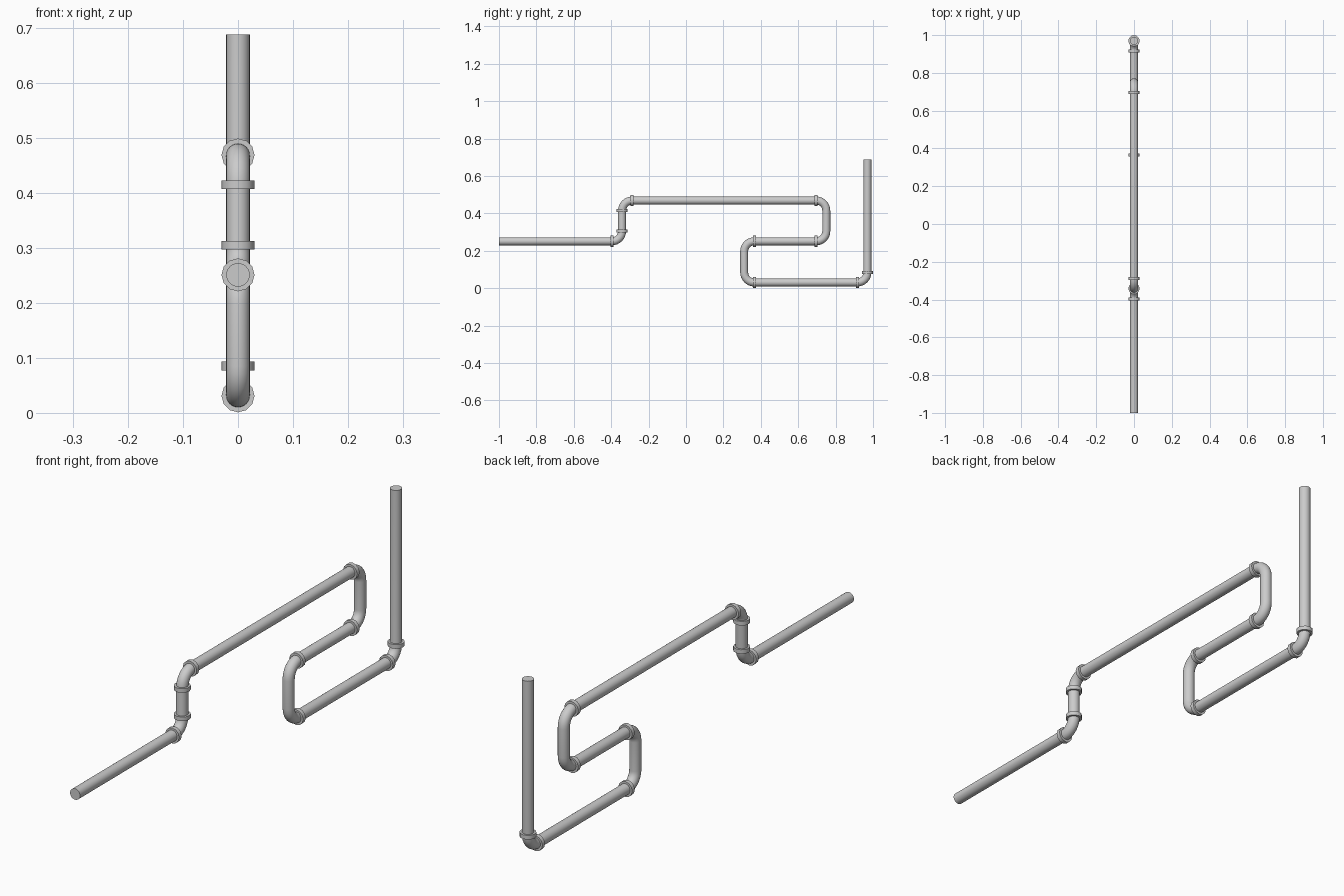
import bpy, bmesh, math
from mathutils import Vector

if "Cube" in bpy.data.objects:
    bpy.data.objects.remove(bpy.data.objects["Cube"])

PIPE_R, COLLAR_R, COLLAR_T, BEND = 0.0214, 0.03, 0.016, 0.054
SIDES, COLLAR_SIDES, STEPS = 24, 12, 8

# Pipe route in the YZ plane: corner points between the two open ends
LOW, MID, HIGH = 0.031, 0.251, 0.469
ROUTE = [Vector((0, y, z)) for y, z in (
    (-1, MID), (-0.342, MID), (-0.342, HIGH), (0.75, HIGH), (0.75, MID),
    (0.311, MID), (0.311, LOW), (0.97, LOW), (0.97, 0.688))]
# Short vertical runs inside the two U-bends carry no collars
PLAIN_RUNS = {3, 5}


def sweep(name, stations, sides):
    """Loft rings along stations of (centre, direction, radius), capped."""
    bm = bmesh.new()
    rings = []
    for c, d, r in stations:
        side, up = Vector((1, 0, 0)), d.cross(Vector((1, 0, 0)))
        rings.append([bm.verts.new(c + r * (math.cos(a) * side + math.sin(a) * up))
                      for a in (2 * math.pi * i / sides for i in range(sides))])
    for a, b in zip(rings, rings[1:]):
        for i in range(sides):
            j = (i + 1) % sides
            bm.faces.new((a[i], a[j], b[j], b[i]))
    bm.faces.new(rings[0])
    bm.faces.new(rings[-1])
    bmesh.ops.recalc_face_normals(bm, faces=bm.faces)
    mesh = bpy.data.meshes.new(name)
    bm.to_mesh(mesh)
    bm.free()
    obj = bpy.data.objects.new(name, mesh)
    bpy.context.collection.objects.link(obj)
    return obj


def smooth(obj):
    bpy.ops.object.select_all(action='DESELECT')
    obj.select_set(True)
    bpy.context.view_layer.objects.active = obj
    bpy.ops.object.shade_smooth_by_angle(angle=math.radians(35))


# One continuous pipe with rounded elbows
last = len(ROUTE) - 1
dirs = [(b - a).normalized() for a, b in zip(ROUTE, ROUTE[1:])]
stations = [(ROUTE[0], dirs[0], PIPE_R)]
for p, d0, d1 in zip(ROUTE[1:-1], dirs, dirs[1:]):
    centre = p - d0 * BEND + d1 * BEND
    for k in range(STEPS + 1):
        t = math.pi / 2 * k / STEPS
        stations.append((centre + BEND * (math.sin(t) * d0 - math.cos(t) * d1),
                         math.cos(t) * d0 + math.sin(t) * d1, PIPE_R))
stations.append((ROUTE[last], dirs[-1], PIPE_R))
smooth(sweep("pipe", stations, SIDES))

# Collars where each elbow meets a straight run
for i, d in enumerate(dirs):
    if i in PLAIN_RUNS:
        continue
    ends = []
    if i > 0:
        ends.append(ROUTE[i] + d * BEND)
    if i < last - 1:
        ends.append(ROUTE[i + 1] - d * BEND)
    for c in ends:
        h = d * COLLAR_T / 2
        smooth(sweep("collar", [(c - h, d, COLLAR_R), (c + h, d, COLLAR_R)], COLLAR_SIDES))
